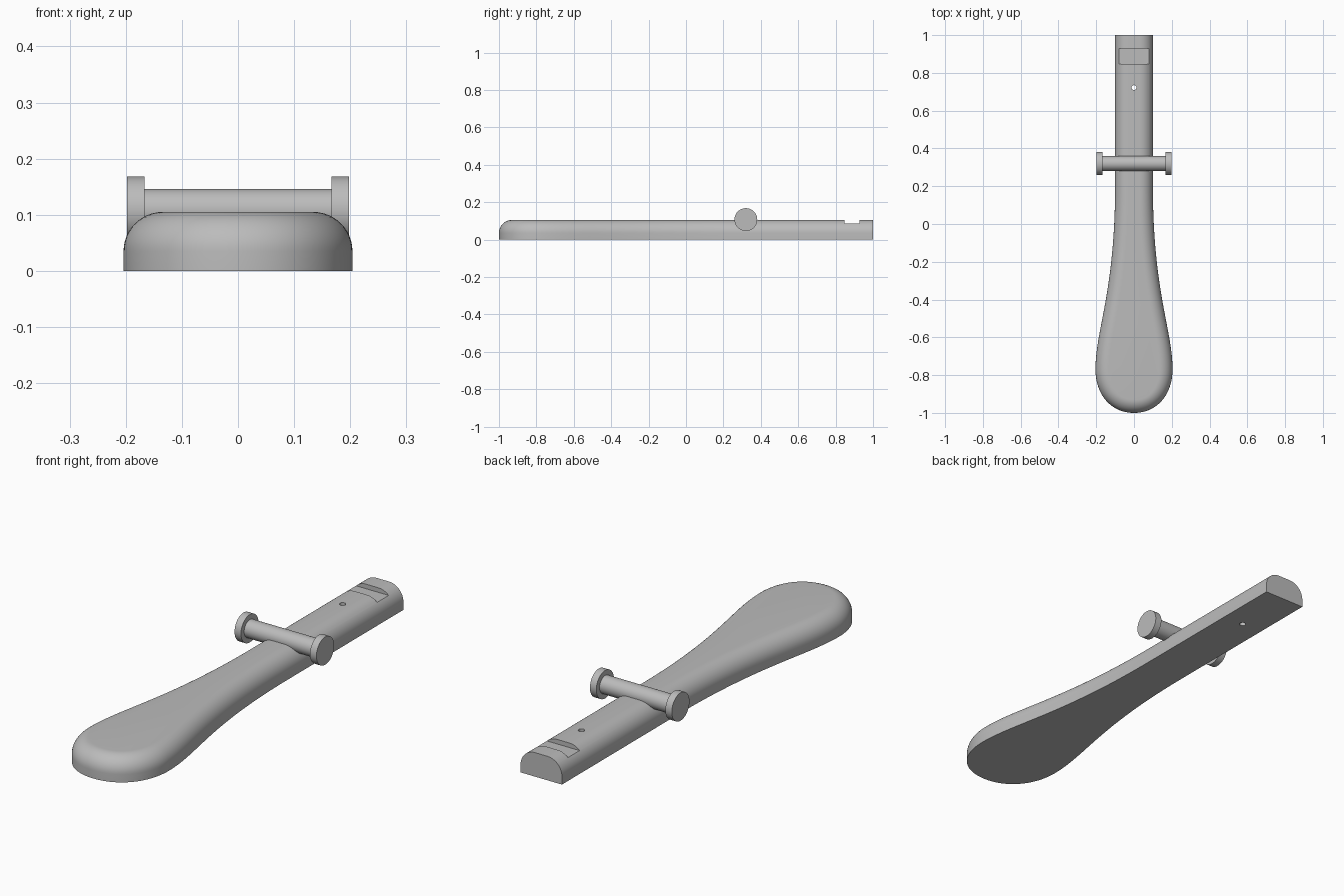
import bpy, bmesh, math
from mathutils import Vector
from mathutils.geometry import interpolate_bezier

if "Cube" in bpy.data.objects:
    bpy.data.objects.remove(bpy.data.objects["Cube"], do_unlink=True)

grey = bpy.data.materials.new("plain_grey")
grey.use_nodes = True
grey.diffuse_color = (0.5, 0.5, 0.5, 1)
grey.node_tree.nodes["Principled BSDF"].inputs["Base Color"].default_value = grey.diffuse_color

HEIGHT, ROUND = 0.105, 0.07
BAR_Y, BAR_Z = 0.32, 0.107


def finish(obj, name):
    obj.name = name
    obj.data.materials.clear()
    obj.data.materials.append(grey)
    bpy.ops.object.select_all(action="DESELECT")
    obj.select_set(True)
    bpy.context.view_layer.objects.active = obj
    bpy.ops.object.shade_smooth_by_angle(angle=math.radians(30))


def cylinder_x(name, radius, x0, x1):
    bpy.ops.mesh.primitive_cylinder_add(
        vertices=64, radius=radius, depth=x1 - x0,
        location=((x0 + x1) / 2, BAR_Y, BAR_Z), rotation=(0, math.pi / 2, 0))
    finish(bpy.context.object, name)


# Half outline of the paddle: rounded tip, wide blade, narrow handle
tip, wide, neck, end = (Vector(p) for p in
                        ((0, -1, 0), (0.204, -0.77, 0), (0.1, 0.2, 0), (0.1, 1, 0)))
half = interpolate_bezier(tip, Vector((0.125, -1, 0)), Vector((0.204, -0.9, 0)), wide, 25)
half += interpolate_bezier(wide, Vector((0.204, -0.56, 0)), Vector((0.1, -0.36, 0)), neck, 33)[1:]
half.append(end)

# Outward normals, kept square at the tip and at the cut end
normals = []
for i in range(len(half)):
    t = half[min(i + 1, len(half) - 1)] - half[max(i - 1, 0)]
    normals.append(Vector((t.y, -t.x, 0)).normalized())
normals[0] = Vector((0, -1, 0))
normals[-1] = normals[-2] = Vector((1, 0, 0))

# Stacked rings: straight wall, then a quarter-round top edge
levels = [(0, 0)]
STEPS = 12
for k in range(STEPS + 1):
    a = k / STEPS * math.pi / 2
    levels.append((ROUND * (1 - math.cos(a)), HEIGHT - ROUND + ROUND * math.sin(a)))

bm = bmesh.new()
rings = []
for inset, z in levels:
    pts = [p - n * inset for p, n in zip(half, normals)]
    loop = pts + [Vector((-p.x, p.y, 0)) for p in reversed(pts[1:])]
    rings.append([bm.verts.new((p.x, p.y, z)) for p in loop])
n = len(rings[0])
e = len(half) - 1
for lo, hi in zip(rings, rings[1:]):
    for i in range(n):
        j = (i + 1) % n
        if i != e:
            bm.faces.new((lo[i], lo[j], hi[j], hi[i]))
# Flat end, underside and top
bm.faces.new([r[e] for r in rings] + [r[e + 1] for r in reversed(rings)])
bm.faces.new(list(reversed(rings[0])))
bm.faces.new(rings[-1])
bmesh.ops.recalc_face_normals(bm, faces=bm.faces)
mesh = bpy.data.meshes.new("paddle_body")
bm.to_mesh(mesh)
bm.free()
body = bpy.data.objects.new("paddle_body", mesh)
bpy.context.collection.objects.link(body)

# Cross slot near the handle end and a small hole right through
bpy.ops.mesh.primitive_cube_add(size=1, location=(0, 0.888, 0.135))
slot = bpy.context.object
slot.scale = (0.4, 0.08, 0.1)
bpy.ops.mesh.primitive_cylinder_add(vertices=32, radius=0.013, depth=0.4, location=(0, 0.722, 0.05))
hole = bpy.context.object
for cutter in (slot, hole):
    cutter.hide_render = True
    mod = body.modifiers.new("cut", "BOOLEAN")
    mod.operation, mod.solver, mod.object = "DIFFERENCE", "EXACT", cutter
    bpy.context.view_layer.objects.active = body
    bpy.ops.object.modifier_apply(modifier=mod.name)
    bpy.data.objects.remove(cutter, do_unlink=True)
finish(body, "paddle_body")

# Cross bar with a disc on each end
cylinder_x("cross_bar", 0.039, -0.17, 0.17)
cylinder_x("left_end_disc", 0.061, 0.167, 0.198)
cylinder_x("right_end_disc", 0.061, -0.198, -0.167)
